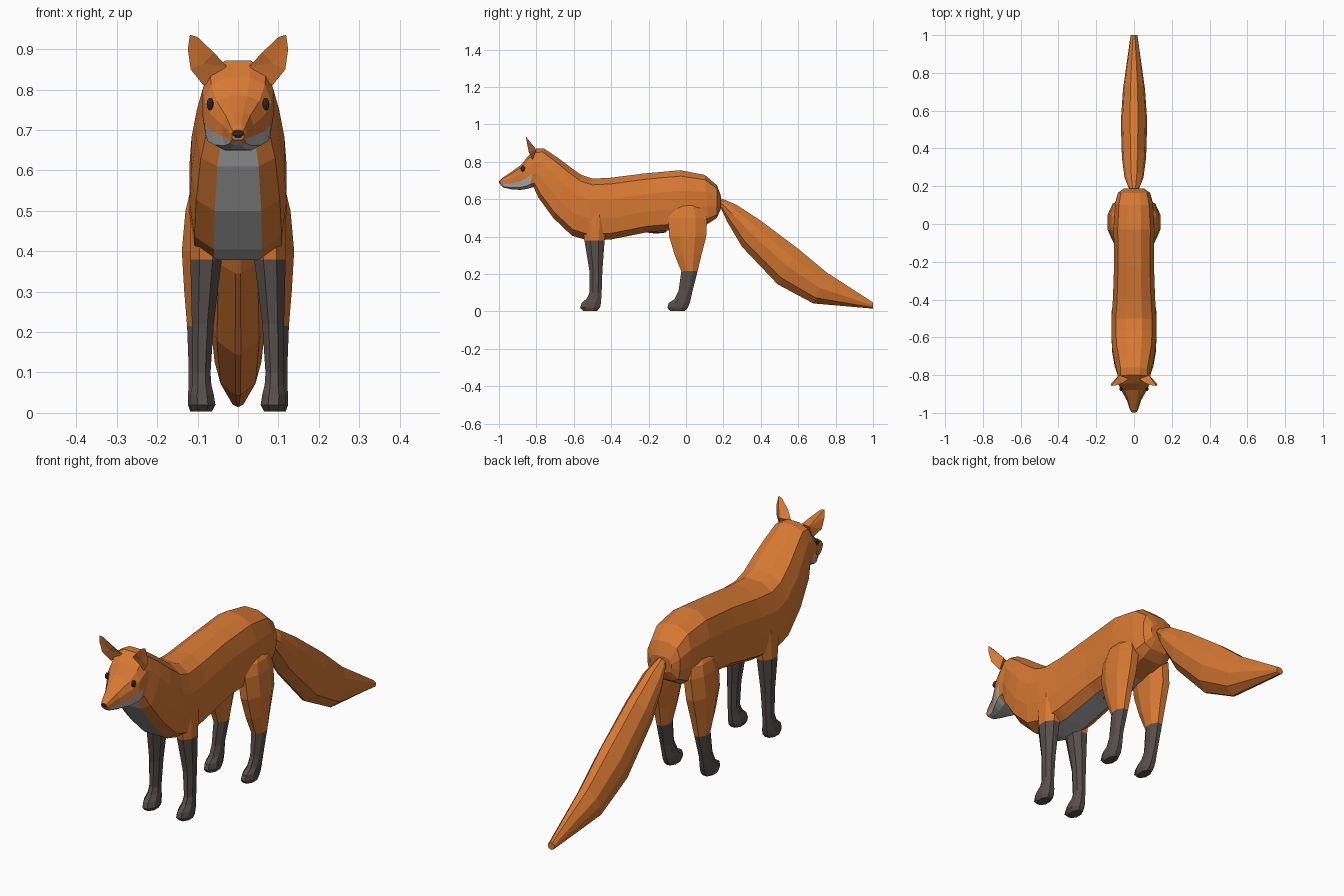
import bpy, bmesh, math
from mathutils import Vector


def material(name, rgb):
    m = bpy.data.materials.new(name)
    m.diffuse_color = (*rgb, 1)
    return m


ORANGE = material("orange fur", (0.68, 0.19, 0.033))
GREY = material("pale grey fur", (0.42, 0.42, 0.42))
DARK = material("dark brown legs", (0.095, 0.077, 0.072))
BLACK = material("near black", (0.035, 0.033, 0.033))


def finish(name, bm, mats, mirror=False):
    bmesh.ops.recalc_face_normals(bm, faces=bm.faces)
    me = bpy.data.meshes.new(name)
    bm.to_mesh(me)
    bm.free()
    for m in mats:
        me.materials.append(m)
    ob = bpy.data.objects.new(name, me)
    bpy.context.collection.objects.link(ob)
    if mirror:
        ob.modifiers.new("Mirror", 'MIRROR').use_mirror_merge = False
    return ob


def loft(name, rings, mats, rule=lambda i, j: 0, mirror=False):
    """Skin a list of rings; rule(ring, side) gives the material index."""
    bm = bmesh.new()
    vs = [[bm.verts.new(p) for p in r] for r in rings]
    n = len(rings[0])
    for i in range(len(vs) - 1):
        for j in range(n):
            k = (j + 1) % n
            f = bm.faces.new((vs[i][j], vs[i][k], vs[i + 1][k], vs[i + 1][j]))
            f.material_index = rule(i, j)
    bm.faces.new(vs[0]).material_index = rule(0, 0)
    bm.faces.new(vs[-1]).material_index = rule(len(vs) - 2, 0)
    return finish(name, bm, mats, mirror)


def section(s, half):
    """Ring between a top point and a bottom point; half is (width, drop)."""
    yt, zt, yb, zb, w = s
    top, bot = Vector((0, yt, zt)), Vector((0, yb, zb))
    right = [top.lerp(bot, t) + Vector((x * w, 0, 0)) for x, t in half]
    left = [Vector((-p.x, p.y, p.z)) for p in reversed(right)]
    return right + left


# Body, neck and head in one skin: top y, z, bottom y, z, half width
BODY = [
    (0.188, 0.615, 0.185, 0.545, 0.055), (0.165, 0.675, 0.165, 0.50, 0.085),
    (0.10, 0.73, 0.12, 0.47, 0.10), (-0.03, 0.755, 0.0, 0.44, 0.108),
    (-0.22, 0.738, -0.20, 0.425, 0.105), (-0.40, 0.715, -0.40, 0.385, 0.112),
    (-0.50, 0.71, -0.52, 0.378, 0.12), (-0.56, 0.73, -0.61, 0.405, 0.12),
    (-0.63, 0.78, -0.71, 0.50, 0.115), (-0.69, 0.825, -0.79, 0.61, 0.102),
    (-0.76, 0.872, -0.815, 0.665, 0.088), (-0.80, 0.872, -0.835, 0.66, 0.088),
    (-0.845, 0.83, -0.85, 0.655, 0.083), (-0.88, 0.785, -0.885, 0.65, 0.066),
    (-0.935, 0.745, -0.93, 0.652, 0.038), (-0.985, 0.712, -0.975, 0.662, 0.022),
    (-0.996, 0.70, -0.991, 0.675, 0.015)]
HALF = [(0.35, 0), (0.8, 0.1), (1, 0.35), (1, 0.65), (0.9, 0.9), (0.5, 1)]


def fur(i, j):
    belly = j == 5 and i >= 3
    muzzle = j in (3, 4, 6, 7) and 11 <= i <= 14
    return 1 if belly or muzzle else 0


loft("body", [section(s, HALF) for s in BODY], [ORANGE, GREY], fur)

# Tail
TAIL = [
    (0.17, 0.61, 0.17, 0.57, 0.02), (0.20, 0.60, 0.19, 0.545, 0.03),
    (0.27, 0.57, 0.22, 0.48, 0.05), (0.40, 0.485, 0.30, 0.345, 0.064),
    (0.60, 0.335, 0.49, 0.145, 0.07), (0.75, 0.21, 0.68, 0.043, 0.058),
    (1.0, 0.048, 1.0, 0.015, 0.018)]
TAIL_HALF = [(0.3, 0), (0.85, 0.25), (1, 0.5), (0.75, 0.82), (0.1, 1)]
loft("tail", [section(s, TAIL_HALF) for s in TAIL], [ORANGE])


def leg(name, rows, dark_below):
    """Octagonal leg: rows of z, y front, y back, x inner, x outer."""
    rings = []
    for z, y0, y1, x0, x1 in rows:
        ring = []
        for k in range(8):
            a = math.radians(22.5 + 45 * k)
            ring.append(Vector(((x0 + x1) / 2 + (x1 - x0) / 2 * math.cos(a) / 0.924,
                                (y0 + y1) / 2 + (y1 - y0) / 2 * math.sin(a) / 0.924, z)))
        rings.append(ring)
    loft(name, rings, [ORANGE, DARK],
         lambda i, j: 1 if rows[i + 1][0] <= dark_below else 0, True)


# Legs with paws
leg("front_legs", [
    (0.003, -0.55, -0.475, 0.065, 0.113), (0.02, -0.566, -0.46, 0.056, 0.119),
    (0.045, -0.558, -0.455, 0.06, 0.118), (0.07, -0.53, -0.453, 0.066, 0.113),
    (0.10, -0.516, -0.451, 0.068, 0.112), (0.22, -0.517, -0.447, 0.06, 0.114),
    (0.38, -0.543, -0.435, 0.04, 0.118), (0.50, -0.56, -0.42, 0.03, 0.119),
    (0.60, -0.54, -0.44, 0.03, 0.11)], 0.38)
leg("hind_legs", [
    (0.003, -0.085, -0.005, 0.074, 0.118), (0.02, -0.10, 0.01, 0.068, 0.124),
    (0.045, -0.092, 0.02, 0.07, 0.124), (0.065, -0.062, 0.025, 0.074, 0.122),
    (0.11, -0.04, 0.035, 0.078, 0.122), (0.215, -0.025, 0.062, 0.07, 0.126),
    (0.30, -0.06, 0.082, 0.06, 0.133), (0.40, -0.09, 0.108, 0.05, 0.139),
    (0.50, -0.095, 0.113, 0.04, 0.13), (0.55, -0.075, 0.095, 0.04, 0.118),
    (0.575, -0.03, 0.05, 0.04, 0.10)], 0.215)

# Ears: leaf outline with a hollow front and a ridged back
bm = bmesh.new()
edge = [bm.verts.new(p) for p in (
    (0.028, -0.82, 0.858), (0.06, -0.843, 0.892), (0.10, -0.855, 0.93),
    (0.119, -0.857, 0.936), (0.124, -0.85, 0.90), (0.117, -0.84, 0.85),
    (0.085, -0.82, 0.81))]
for centre in ((0.085, -0.837, 0.865), (0.078, -0.80, 0.865)):
    c = bm.verts.new(centre)
    for a, b in zip(edge, edge[1:] + edge[:1]):
        bm.faces.new((a, b, c))
finish("ears", bm, [ORANGE], True)


def ball(name, loc, size, mat, mirror=False, u=10, v=6):
    bm = bmesh.new()
    bmesh.ops.create_uvsphere(bm, u_segments=u, v_segments=v, radius=1)
    bmesh.ops.scale(bm, vec=size, verts=bm.verts)
    bmesh.ops.translate(bm, vec=loc, verts=bm.verts)
    finish(name, bm, [mat], mirror)


# Eyes, nose and small underside detail
ball("eyes", (0.069, -0.872, 0.764), (0.009, 0.012, 0.016), BLACK, True)
ball("nose", (0, -0.988, 0.692), (0.018, 0.012, 0.012), BLACK, u=8, v=5)
ball("underside_detail", (0, -0.16, 0.428), (0.012, 0.06, 0.011), DARK, u=8, v=5)
